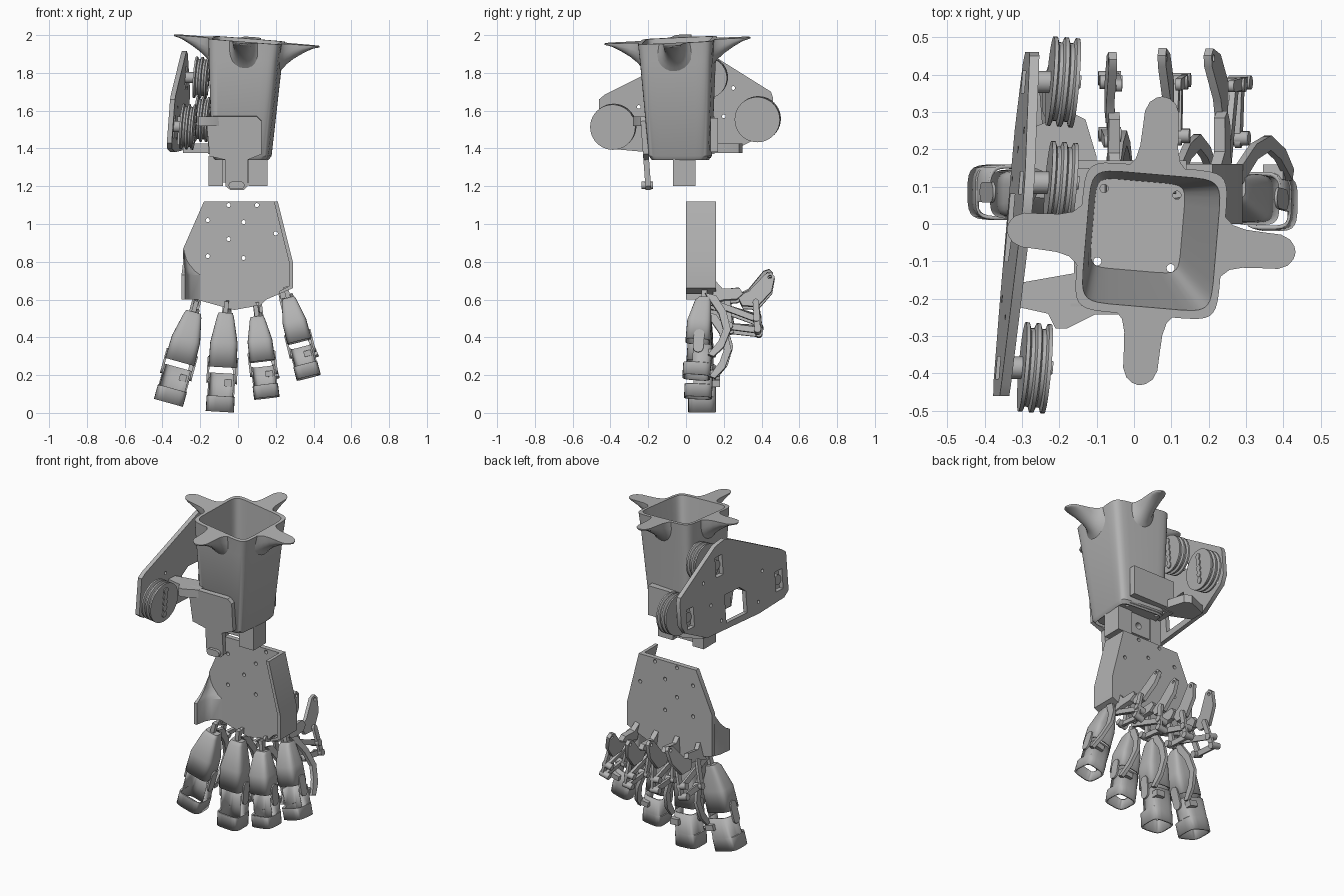
import bpy, bmesh
from math import sin, cos, pi, copysign
from mathutils import Matrix, Vector

if "Cube" in bpy.data.objects:
    bpy.data.objects.remove(bpy.data.objects["Cube"], do_unlink=True)

GREY = (0.45, 0.45, 0.45, 1)
grey = bpy.data.materials.new("plain grey")
grey.use_nodes = True
grey.diffuse_color = GREY
grey.node_tree.nodes["Principled BSDF"].inputs["Base Color"].default_value = GREY
made = []
I = Matrix.Identity(4)
# Drawing planes: columns are the directions of the profile's u, v and depth
YZ = Matrix(((0, 0, 1, 0), (1, 0, 0, 0), (0, 1, 0, 0), (0, 0, 0, 1)))
XZ = Matrix(((1, 0, 0, 0), (0, 0, -1, 0), (0, 1, 0, 0), (0, 0, 0, 1)))


def shift(x, y, z):
    return Matrix.Translation((x, y, z))


def from_bm(name, bm, m=I):
    """Finish a part: placement goes into the mesh, so leaning plates work too."""
    bm.transform(m)
    bmesh.ops.recalc_face_normals(bm, faces=bm.faces[:])
    mesh = bpy.data.meshes.new(name)
    bm.to_mesh(mesh)
    bm.free()
    mesh.materials.clear()
    mesh.materials.append(grey)
    ob = bpy.data.objects.new(name, mesh)
    bpy.context.collection.objects.link(ob)
    made.append(ob)
    return ob


def prism(name, outlines, depth, m):
    """Flat outline, with further outlines as holes, extruded to a plate."""
    cu = bpy.data.curves.new(name, "CURVE")
    cu.dimensions, cu.fill_mode, cu.extrude = "2D", "BOTH", depth / 2
    for pts in outlines:
        s = cu.splines.new("POLY")
        s.points.add(len(pts) - 1)
        for p, (u, v) in zip(s.points, pts):
            p.co = (u, v, 0, 1)
        s.use_cyclic_u = True
    tmp = bpy.data.objects.new(name, cu)
    bpy.context.collection.objects.link(tmp)
    mesh = bpy.data.meshes.new_from_object(tmp.evaluated_get(bpy.context.evaluated_depsgraph_get()))
    bpy.data.objects.remove(tmp)
    bm = bmesh.new()
    bm.from_mesh(mesh)
    bmesh.ops.remove_doubles(bm, verts=bm.verts[:], dist=1e-5)
    return from_bm(name, bm, m)


def box(name, lo, hi, m=I):
    bm = bmesh.new()
    bmesh.ops.create_cube(bm, size=1)
    for v in bm.verts:
        v.co = [(a + b) / 2 + c * (b - a) for a, b, c in zip(lo, hi, v.co)]
    return from_bm(name, bm, m)


def circle(u, v, r, n=14):
    return [(u + r * cos(2 * pi * i / n), v + r * sin(2 * pi * i / n)) for i in range(n)]


def stadium(p, q, r, n=6):
    p, q = Vector(p), Vector(q)
    d = (q - p).normalized() * r
    s = Vector((-d.y, d.x))
    arc = [pi * i / n for i in range(n + 1)]
    return [tuple(p + s * cos(a) - d * sin(a)) for a in arc] + [tuple(q - s * cos(a) + d * sin(a)) for a in arc]


def rounded(cx, cy, hx, hy, z, power=0.25, n=32, turn=0.0):
    """Rounded rectangle ring; z may be a function of x and y."""
    out = []
    for i in range(n):
        a = 2 * pi * (i + 0.5) / n
        u = hx * copysign(abs(cos(a)) ** power, cos(a))
        v = hy * copysign(abs(sin(a)) ** power, sin(a))
        x, y = cx + u * cos(turn) - v * sin(turn), cy + u * sin(turn) + v * cos(turn)
        out.append((x, y, z(x, y) if callable(z) else z))
    return out


def loft(name, rings, caps=(True, True), m=I, drop=None, wall=0):
    bm = bmesh.new()
    rows = [[bm.verts.new(p) for p in r] for r in rings]
    for a, b in zip(rows, rows[1:]):
        for i in range(len(a)):
            j = (i + 1) % len(a)
            bm.faces.new((a[i], a[j], b[j], b[i]))
    for use, row in zip(caps, (rows[0], rows[-1])):
        if use:
            bm.faces.new(row)
    if drop:
        gone = [f for f in bm.faces if drop(f.calc_center_median())]
        bmesh.ops.delete(bm, geom=gone, context="FACES")
    ob = from_bm(name, bm, m)
    if wall:
        ob.modifiers.new("wall", "SOLIDIFY").thickness = wall
    return ob


# Forearm cuff: tapered square cup with a tilted rim and a floor with four holes
TURN = -0.085


def rim(x, y):
    return 1.975 - 0.075 * (x - 0.05) + 0.05 * y


loft("forearm_cuff", [
    rounded(0.02, -0.03, 0.135, 0.145, 1.34, turn=TURN),
    rounded(0.02, -0.03, 0.15, 0.16, 1.36, turn=TURN),
    rounded(0.04, -0.043, 0.185, 0.192, 1.86, turn=TURN),
    rounded(0.046, -0.045, 0.193, 0.2, rim, turn=TURN),
    rounded(0.046, -0.045, 0.175, 0.178, rim, turn=TURN),
    rounded(0.01, -0.005, 0.12, 0.12, 1.4, turn=TURN)], (False, False))
floor = [p[:2] for p in rounded(0.015, -0.02, 0.135, 0.145, 0, turn=TURN)]
floor_holes = [circle(x, y, 0.011) for x, y in ((-0.08, 0.095), (0.115, 0.077), (0.098, -0.118), (-0.098, -0.1))]
prism("cuff_floor", [floor] + floor_holes, 0.05, shift(0, 0, 1.375))

# Horns: flat-topped scoops flaring from each wall (reach, half width, depth)
HORN = ((0.18, 0.1, 0.15), (0.195, 0.078, 0.13), (0.215, 0.06, 0.108), (0.25, 0.051, 0.078), (0.3, 0.048, 0.045),
        (0.345, 0.046, 0.02), (0.37, 0.035, 0.012), (0.383, 0.018, 0.009), (0.387, 0.005, 0.008))
for k, side in enumerate(("left", "back", "right", "front")):
    place = shift(0.046, -0.045, 0) @ Matrix.Rotation(TURN + k * pi / 2, 4, "Z")
    rings = []
    for u, half, depth in HORN:
        ring = []
        for i in range(13):
            t = pi * i / 12
            p = place @ Vector((u, half * cos(t), 0))
            ring.append((p.x, p.y, rim(p.x, p.y) - depth * sin(t) ** 0.7))
        rings.append(ring)
    loft(side + "_rim_horn", rings)

# Front panel with tongue, back panel, side mount and arms to the motor plate
panel = [(-0.17, 1.57), (0.1, 1.57), (0.125, 1.545), (0.125, 1.37), (0.05, 1.34), (0.05, 1.2), (0.03, 1.18),
         (-0.04, 1.18), (-0.065, 1.2), (-0.065, 1.34), (-0.15, 1.36)]
tilt = shift(0, -0.215, 1.4) @ Matrix.Rotation(0.075, 4, "X") @ shift(0, 0, -1.4)
prism("front_panel", [panel], 0.03, tilt @ XZ)
prism("tongue_foot", [stadium((-0.03, 1.205), (0.015, 1.205), 0.02)], 0.06, shift(0, -0.205, 0) @ XZ)
box("back_panel", (-0.15, 0.13, 1.38), (0.14, 0.17, 1.56))
box("side_panel", (-0.16, -0.21, 1.37), (-0.12, 0.15, 1.57))
front_arm = [(-0.1, -0.2), (-0.1, -0.24), (-0.18, -0.28), (-0.21, -0.28), (-0.23, -0.24), (-0.32, -0.22),
             (-0.32, -0.16), (-0.15, -0.13)]
back_arm = [(-0.1, 0.13), (-0.1, 0.18), (-0.13, 0.28), (-0.17, 0.3), (-0.29, 0.25), (-0.29, 0.16), (-0.15, 0.1)]
prism("front_arm", [front_arm], 0.05, shift(0, 0, 1.545))
prism("back_arm", [back_arm], 0.05, shift(0, 0, 1.4))

# Wrist block under the cuff
for name, x0, x1 in (("right_wrist_post", -0.155, -0.08), ("left_wrist_post", 0.055, 0.155)):
    box(name, (x0, -0.07, 1.2), (x1, 0.05, 1.36))
prism("wrist_bridge", [[(-0.1, 1.22), (0.1, 1.22), (0.1, 1.36), (-0.1, 1.36)], circle(0, 1.28, 0.02)],
      0.04, shift(0, 0.02, 0) @ XZ)

# Motor plate with windows, leaning slightly
lean = Matrix(((1, 0.085, 0.075, -0.312 - 0.075 * 1.6), (0, 1, 0, 0), (0, 0, 1, 0), (0, 0, 0, 1)))
plate = [(-0.46, 1.43), (-0.46, 1.66), (-0.43, 1.685), (0.0, 1.9), (0.05, 1.915), (0.13, 1.9), (0.45, 1.7),
         (0.46, 1.67), (0.46, 1.53), (0.43, 1.48), (0.25, 1.39), (-0.2, 1.38), (-0.42, 1.4)]
window = [(-0.1, 1.42), (0.08, 1.42), (0.08, 1.59), (-0.05, 1.59), (-0.1, 1.55)]
PULLEYS = (("front", -0.265, -0.385, 1.515, 0.12), ("back", -0.19, 0.38, 1.555, 0.12), ("top", -0.195, 0.11, 1.775, 0.11))
slots = [[(y - 0.03, z - 0.06), (y + 0.03, z - 0.06), (y + 0.03, z + 0.06), (y - 0.03, z + 0.06)]
         for _, _, y, z, _ in PULLEYS]
bolts = [circle(y, z, 0.01) for y, z in ((-0.25, 1.62), (0.2, 1.57), (0.25, 1.72), (-0.2, 1.45), (0.12, 1.45))]
prism("motor_plate", [plate, window] + slots + bolts, 0.026, lean @ YZ)

# Cable pulleys with twin grooves, motor shaft and horn
axis = Vector((1, -0.085, -0.075)).to_track_quat("Z", "Y").to_matrix().to_4x4()
for name, x, y, z, r in PULLEYS:
    steps = [(-0.035, 1), (-0.025, 1), (-0.02, 0.88), (-0.01, 0.88), (-0.005, 1), (0.005, 1), (0.01, 0.88),
             (0.02, 0.88), (0.025, 1), (0.035, 1)]
    loft(name + "_pulley", [[(u, v, h) for u, v in circle(0, 0, r * k, 40)] for h, k in steps],
         m=shift(x, y, z) @ axis)
    up = shift(x, y, z) @ lean.to_3x3().to_4x4() @ YZ
    prism(name + "_pulley_shaft", [circle(0, 0, 0.03)], 0.08, shift(-0.05, 0, 0) @ up)
    prism(name + "_horn", [stadium((0, -0.07), (0, 0.07), 0.01)], 0.008, shift(0.037, 0, 0) @ up)
    for dz in (-0.075, -0.035, 0, 0.035, 0.075):
        prism(name + "_horn_screw", [circle(0, dz, 0.018)], 0.009, shift(0.037, 0, 0) @ up)

# Hand back plate, side wall and thumb flare
hand = [(-0.18, 1.12), (0.21, 1.12), (0.29, 0.8), (0.29, 0.66), (0.22, 0.63), (0.15, 0.6), (0.12, 0.57),
        (-0.02, 0.545), (-0.13, 0.575), (-0.29, 0.62), (-0.29, 0.87)]
holes = [circle(x, z, 0.011) for x, z in ((0.1, 1.1), (-0.05, 1.1), (-0.16, 1.02), (0.03, 1.01), (0.2, 0.95),
                                          (-0.05, 0.92), (-0.16, 0.83), (0.03, 0.82))]
prism("hand_plate", [hand] + holes, 0.03, shift(0, 0.145, 0) @ XZ)
prism("hand_side_wall", [[(0.19, 1.12), (0.21, 1.12), (0.29, 0.8), (0.29, 0.66), (0.22, 0.63), (0.22, 0.645),
                          (0.27, 0.67), (0.27, 0.8)]], 0.16, shift(0, 0.08, 0) @ XZ)
flare = [(-0.22, 0.15), (-0.27, 0.13), (-0.29, 0.08), (-0.3, 0), (-0.28, 0), (-0.27, 0.06), (-0.25, 0.1), (-0.2, 0.13)]
loft("thumb_flare", [[(-0.285 + (x + 0.285) * k, 0.145 + (y - 0.145) * k, z) for x, y in flare]
                     for z, k in ((0.6, 1), (0.73, 1), (0.75, 0.75), (0.79, 0.45), (0.86, 0.1))])

# Fingers: knuckle x, z, fan angle, forward lean, length, half width, linkage offset across and up
FINGERS = (("index", -0.235, 0.535, 0.27, 0, 0.5, 0.08, 0.0, 0.07),
           ("middle", -0.065, 0.53, 0.06, 0, 0.525, 0.075, 0.005, 0.07),
           ("ring", 0.1, 0.515, -0.12, -0.05, 0.435, 0.068, 0.01, 0.08),
           ("little", 0.265, 0.615, -0.25, -0.07, 0.435, 0.066, -0.025, 0.01))
arc = [(0.1, 0.02), (0.16, 0.01), (0.22, -0.08), (0.25, -0.18), (0.22, -0.28), (0.17, -0.34), (0.14, -0.33),
       (0.19, -0.25), (0.21, -0.18), (0.18, -0.09)]
bracket = [(0.14, -0.03), (0.14, 0.1), (0.19, 0.05), (0.28, 0.06), (0.3, 0.03), (0.27, 0.0), (0.2, -0.01)]
rocker = [(0.27, 0.02), (0.33, 0.05), (0.41, 0.15), (0.44, 0.16), (0.46, 0.14), (0.45, 0.06), (0.38, -0.03), (0.3, -0.03)]
BARS = (("upper", (0.12, -0.02), (0.38, -0.1), 0), ("lower", (0.23, -0.15), (0.39, -0.16), 0),
        ("rear", (0.37, -0.01), (0.39, -0.16), 0.016), ("short", (0.22, -0.01), (0.24, -0.15), -0.016))
COVER = ((0, 0.5, 0.1, 0.03), (-0.04, 0.6, 0.092, 0.042), (-0.3, 0.97, 0.08, 0.064), (-0.55, 1, 0.08, 0.066))
TIP = ((-0.61, 0.95), (-0.84, 0.95), (-0.845, 1), (-1, 1))
for name, x, z, fan, nod, L, w, across, raised in FINGERS:
    m = shift(x, 0, z) @ Matrix.Rotation(fan, 4, "Y") @ Matrix.Rotation(nod, 4, "X")
    loft(name + "_finger_cover", [rounded(0, c, w * k, d, h * L, 0.45, 24) for h, k, c, d in COVER],
         (True, False), m, wall=0.008)
    loft(name + "_fingertip", [rounded(0, 0.085, w * k, 0.074, h * L, 0.5, 24) for h, k in TIP], (False, False), m,
         drop=lambda c: c.y < 0.07 and c.z > -0.83 * L, wall=0.01)
    for s in (-1, 1):
        prism(name + "_joint_link", [stadium((0.085, -0.5 * L), (0.085, -0.66 * L), 0.028)], 0.012,
              m @ shift(s * w, 0, 0) @ YZ)
    box(name + "_knuckle_stub", (-0.012, 0.08, -0.03), (0.012, 0.11, 0.06), m)
    prism(name + "_curved_link", [arc], 0.02, m @ shift(0.02, 0, 0) @ Matrix.Rotation(-0.15, 4, "Y") @ YZ)
    box(name + "_tip_clevis", (w - 0.06, 0.14, -0.74 * L), (w - 0.005, 0.18, -0.67 * L), m)
    link = m @ shift(across, 0, raised)
    prism(name + "_bracket", [bracket], 0.03, link @ YZ)
    prism(name + "_rocker", [rocker, circle(0.435, 0.135, 0.01)], 0.022, link @ shift(-0.01, 0, 0) @ YZ)
    for bar, p, q, off in BARS:
        prism(name + "_" + bar + "_bar", [stadium(p, q, 0.016)], 0.016, link @ shift(off, 0, 0) @ YZ)
        prism(name + "_" + bar + "_pin", [circle(q[0], q[1], 0.019)], 0.06, link @ YZ)

# Shading: smooth curves, sharp edges
bpy.ops.object.select_all(action="DESELECT")
for ob in made:
    ob.select_set(True)
bpy.context.view_layer.objects.active = made[0]
bpy.ops.object.shade_smooth_by_angle(angle=0.6)
